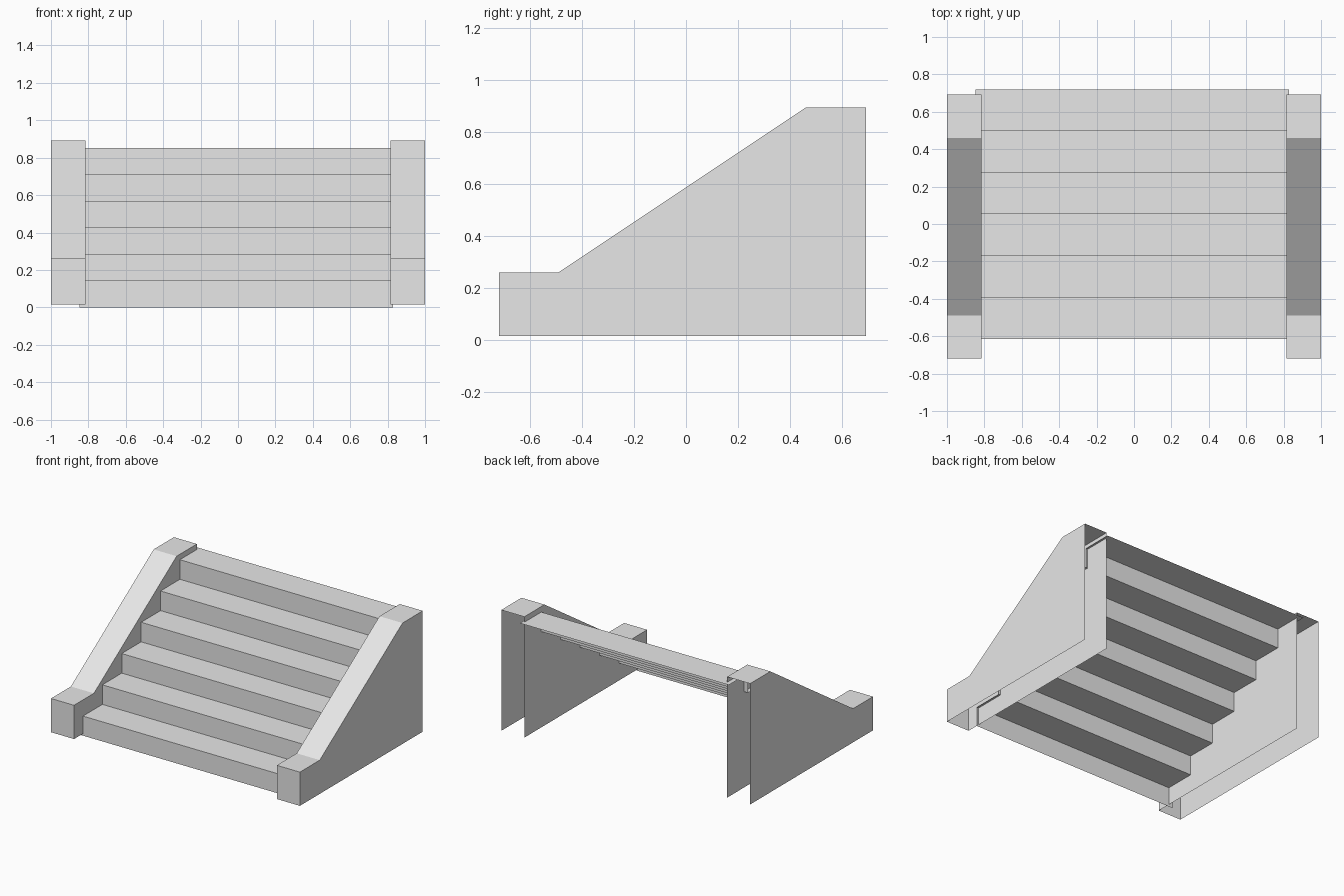
import bpy

cube = bpy.data.objects.get("Cube")
if cube:
    bpy.data.objects.remove(cube, do_unlink=True)

# Single stone colour
stone = bpy.data.materials.new("light_grey_stone")
stone.use_nodes = True
colour = (0.8, 0.8, 0.8, 1)
stone.diffuse_color = colour
stone.node_tree.nodes["Principled BSDF"].inputs["Base Color"].default_value = colour


def make_object(name, verts, faces):
    mesh = bpy.data.meshes.new(name)
    mesh.from_pydata(verts, [], faces)
    mesh.materials.append(stone)
    obj = bpy.data.objects.new(name, mesh)
    bpy.context.collection.objects.link(obj)
    return obj


def extrude_profile(profile, x0, x1):
    """Sweep an open (y, z) profile along x as a thin sheet."""
    n = len(profile)
    verts = [(x, y, z) for x in (x0, x1) for y, z in profile]
    faces = [(i, i + n, i + n + 1, i + 1) for i in range(n - 1)]
    return verts, faces


# Staircase: one folded sheet of risers and treads
STEPS = 6
FRONT, BACK, HEIGHT = -0.615, 0.72, 0.853
run, rise = (BACK - FRONT) / STEPS, HEIGHT / STEPS
steps = [(FRONT, 0)]
for i in range(STEPS):
    steps.append((FRONT + i * run, (i + 1) * rise))
    steps.append((FRONT + (i + 1) * run, (i + 1) * rise))
make_object("steps", *extrude_profile(steps, -0.848, 0.83))

# Side walls: hollow, open underneath and at the back
wall = [(-0.718, 0.015), (-0.718, 0.26), (-0.49, 0.26),
        (0.46, 0.893), (0.692, 0.893), (0.692, 0.015)]
for name, x0, x1 in (("left_wall", 0.815, 1), ("right_wall", -1, -0.815)):
    verts, faces = extrude_profile(wall, x0, x1)
    n = len(wall)
    faces.pop()  # leave the back open
    faces.append(tuple(range(n)))
    faces.append(tuple(reversed(range(n, 2 * n))))
    make_object(name, verts, faces)
